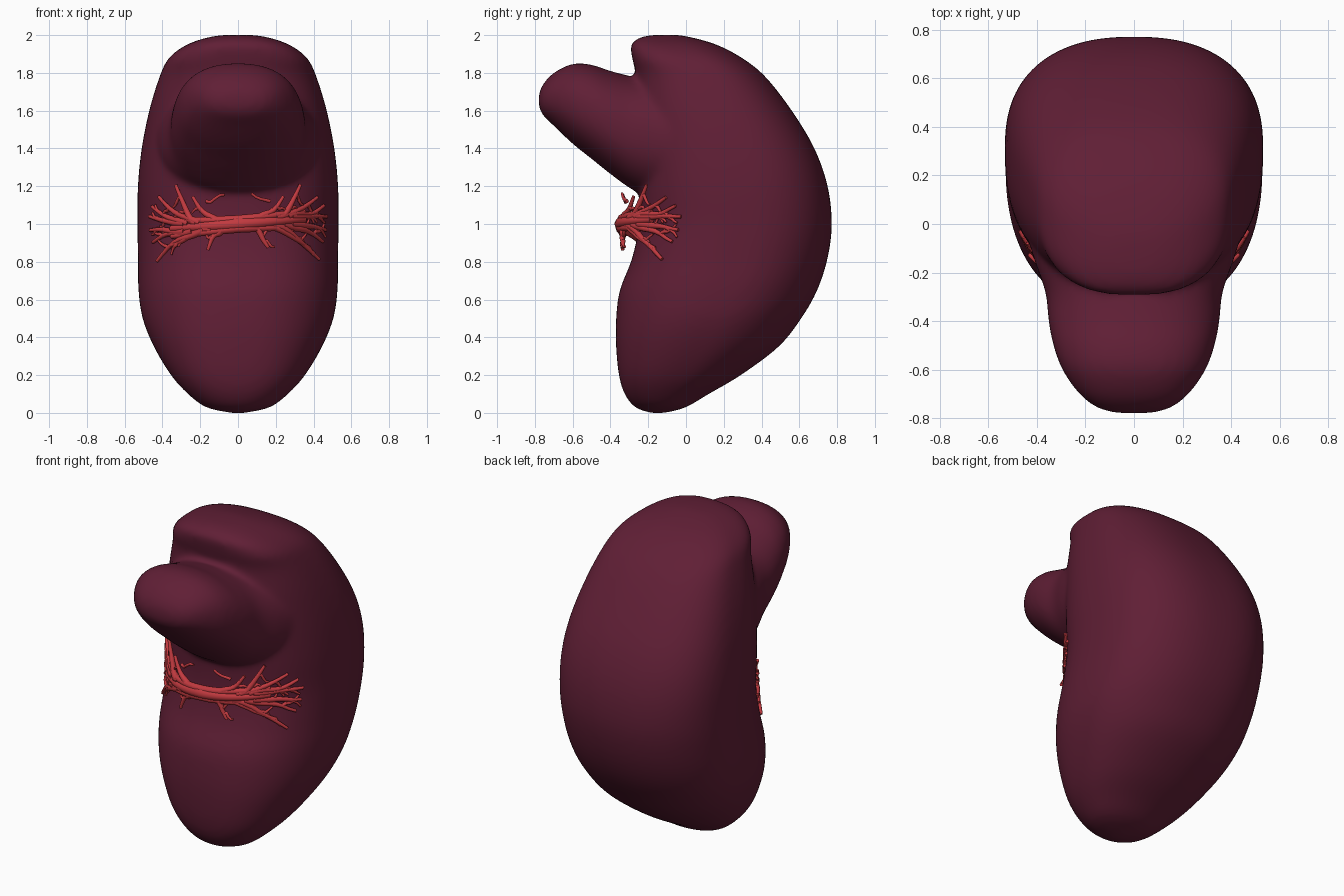
import bpy, bmesh, math, random
from mathutils import Vector

if "Cube" in bpy.data.objects:
    bpy.data.objects.remove(bpy.data.objects["Cube"])

random.seed(4)

def material(name, rgb):
    m = bpy.data.materials.new(name)
    m.diffuse_color = (*rgb, 1)
    m.use_nodes = True
    m.node_tree.nodes["Principled BSDF"].inputs["Base Color"].default_value = m.diffuse_color
    return m

wine = material("dark wine tissue", (0.117, 0.0135, 0.036))
red = material("vessel red", (0.54, 0.042, 0.050))

def refine(rows, k=5):
    """Catmull-Rom interpolation through rows of numbers."""
    out = []
    for i in range(len(rows) - 1):
        p = [rows[max(0, min(len(rows) - 1, i + d))] for d in (-1, 0, 1, 2)]
        for s in range(k):
            t = s / k
            out.append([0.5 * (2*b + (c-a)*t + (2*a-5*b+4*c-d)*t*t + (3*b-a-3*c+d)*t**3)
                        for a, b, c, d in zip(*p)])
    return out + [list(rows[-1])]

def power(v, n):
    return math.copysign(abs(v) ** (2 / n), v)

def loft(bm, rings):
    loops = [[bm.verts.new(p) for p in ring] for ring in rings]
    for a, b in zip(loops, loops[1:]):
        for i in range(len(a)):
            j = (i + 1) % len(a)
            bm.faces.new((a[i], a[j], b[j], b[i]))
    bm.faces.new(loops[0][::-1])
    bm.faces.new(loops[-1])

# Main body: height, front y, back y, half width, front squareness
BODY = refine([
    (0.000, -.19, -.11, .04, 2.0), (0.03, -.27, .00, .17, 2.1),
    (0.10, -.325, .12, .265, 2.3), (0.20, -.355, .29, .355, 2.5),
    (0.35, -.37, .49, .445, 2.5), (0.50, -.37, .61, .505, 2.4),
    (0.65, -.35, .695, .527, 2.4), (0.82, -.285, .75, .53, 2.5),
    (1.00, -.25, .772, .532, 2.45), (1.20, -.25, .75, .53, 2.5),
    (1.40, -.26, .68, .51, 2.5), (1.60, -.27, .56, .47, 2.5),
    (1.78, -.265, .42, .415, 2.6), (1.88, -.285, .295, .365, 2.9),
    (1.95, -.29, .16, .27, 2.9), (1.99, -.235, .02, .15, 2.5),
    (2.002, -.15, -.06, .05, 2.0)])
MID = 0.55
ANGLES = [2 * math.pi * i / 72 for i in range(72)]

def body_ring(z, f, b, w, n):
    c = f + MID * (b - f)
    back = 2.1 + 0.4 * min(1, max(0, z - 0.3))
    pts = []
    for a in ANGLES:
        s, e = math.sin(a), (n if math.sin(a) < 0 else back)
        depth = (c - f) if s < 0 else (b - c)
        pts.append((w * power(math.cos(a), e), c + depth * power(s, e), z))
    return pts

# Front lobe: y, bottom z, top z, half width (flares out inside the body)
LOBE = refine([
    (.10, 1.15, 1.74, .45), (-.02, 1.13, 1.75, .445), (-.15, 1.13, 1.76, .41),
    (-.28, 1.18, 1.78, .365), (-.40, 1.265, 1.81, .352), (-.50, 1.345, 1.843, .332),
    (-.60, 1.425, 1.848, .295), (-.70, 1.52, 1.80, .225), (-.76, 1.58, 1.735, .145),
    (-.78, 1.63, 1.68, .06)])

def lobe_ring(y, lo, hi, w):
    return [(w * power(math.cos(a), 2.25), y, (lo + hi) / 2 + (hi - lo) / 2 * power(math.sin(a), 2.25))
            for a in ANGLES]

bm = bmesh.new()
loft(bm, [body_ring(*r) for r in BODY])
loft(bm, [lobe_ring(*r) for r in LOBE])
bmesh.ops.recalc_face_normals(bm, faces=bm.faces[:])
me = bpy.data.meshes.new("organ_body")
bm.to_mesh(me)
bm.free()
me.materials.append(wine)
for p in me.polygons:
    p.use_smooth = True
organ = bpy.data.objects.new("organ_body", me)
bpy.context.collection.objects.link(organ)
# Fuse body and lobe, then soften the crease
rm = organ.modifiers.new("fuse", 'REMESH')
rm.mode, rm.voxel_size, rm.use_smooth_shade = 'VOXEL', 0.018, True
sm = organ.modifiers.new("soften", 'SMOOTH')
sm.factor, sm.iterations = 0.5, 10

def front_y(x, z):
    """Front surface of the main body at x, z."""
    _, f, b, w, n = min(BODY, key=lambda r: abs(r[0] - z))
    c = f + MID * (b - f)
    return c - (c - f) * max(0, 1 - min(1, abs(x) / w) ** n) ** (1 / n)

# Vessels: tapered tubes hugging the hilum
cu = bpy.data.curves.new("hilum_vessels", 'CURVE')
cu.dimensions, cu.bevel_depth, cu.bevel_resolution = '3D', 1.0, 2
cu.use_fill_caps = True
cu.materials.append(red)

def tube(pts, radii):
    sp = cu.splines.new('POLY')
    sp.points.add(len(pts) - 1)
    sp.use_smooth = True
    for q, p, r in zip(sp.points, pts, radii):
        q.co = (*p, 1)
        q.radius = r

def on_surface(x, z):
    """Point in front of the tissue, standing off most at the middle."""
    lift = 0.014 + 0.08 * max(0, 1 - (x / 0.38) ** 2)
    return Vector((x, front_y(x, 1.0 + (z - 1.0) * 0.9) - lift, z))

def branch(x0, z0, x1, z1, r0, r1, n=9):
    """Curved run from one point to another that flares off at the end."""
    wob = random.uniform(-.012, .012)
    ts = [i / (n - 1) for i in range(n)]
    pts = [on_surface(x0 + (x1 - x0) * t, z0 + (z1 - z0) * t ** 1.6 + wob * math.sin(t * 7))
           for t in ts]
    tube(pts, [r0 + (r1 - r0) * t for t in ts])
    return pts

# Trunk: bundled tubes running across, slightly tilted
for dz, r in ((0, .036), (.022, .025), (-.022, .025)):
    xs = [-.35 + .7 * i / 24 for i in range(25)]
    tube([on_surface(x, 1.0 + .07 * x + dz * (1 + 2.5 * abs(x))) for x in xs],
         [r * (1 - 1.35 * abs(x)) for x in xs])

for s in (-1, 1):
    tilt = 0.07 * s
    # Main branches: start x, end x, end z
    for x0, x1, z1 in ((.22, .33, 1.21), (.20, .42, 1.14), (.26, .455, 1.09), (.28, .47, 1.04),
                       (.28, .465, .97), (.24, .45, .91), (.18, .43, .81), (.14, .38, .87),
                       (.08, .16, .87), (.10, .24, 1.14)):
        z0 = 1.0 + tilt * x0 + (0.02 if z1 > 1 else -0.02)
        pts = branch(s * x0, z0, s * x1, z1, .022, .009)
        # Twigs
        for k in (4, 6):
            a = pts[k]
            up = random.choice((-1, 1))
            branch(a.x, a.z, max(-.48, min(.48, a.x + s * random.uniform(.03, .06))),
                   a.z + up * random.uniform(.02, .06), .012, .006, 5)
    # Short loops under the lobe
    branch(s * .17, 1.12, s * .07, 1.16, .010, .007, 5)

vessels = bpy.data.objects.new("hilum_vessels", cu)
bpy.context.collection.objects.link(vessels)
